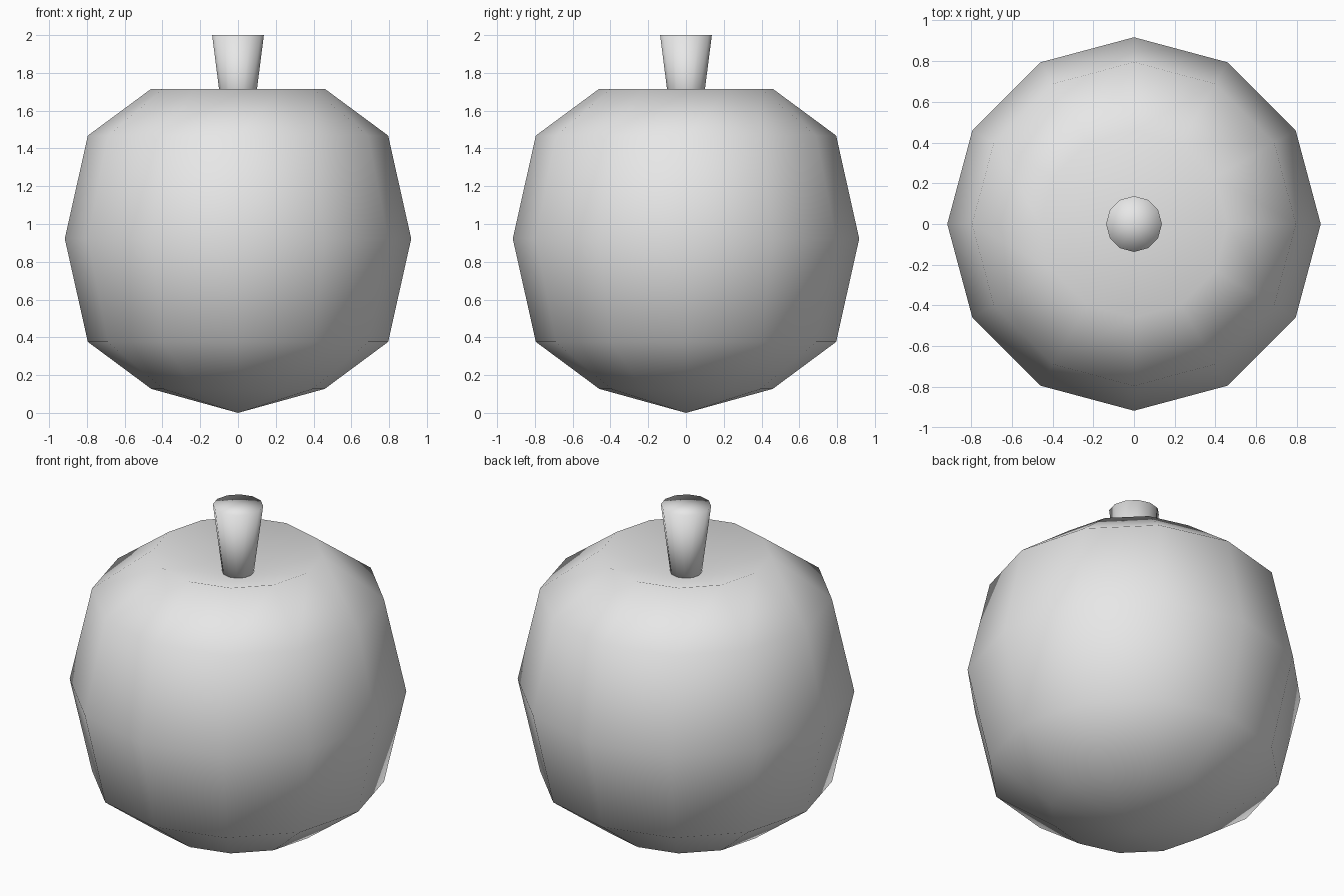
import bpy
import bmesh
from math import cos, sin, tau

SIDES = 12

cube = bpy.data.objects.get("Cube")
if cube:
    bpy.data.objects.remove(cube, do_unlink=True)

# One plain grey for everything
grey = bpy.data.materials.new("light_grey")
grey.use_nodes = True
grey.diffuse_color = (0.8, 0.8, 0.8, 1)
grey.node_tree.nodes["Principled BSDF"].inputs["Base Color"].default_value = (0.8, 0.8, 0.8, 1)


def lathe(name, bottom, rings, top):
    """Smooth solid of revolution: bottom pole, (radius, z) rings, top pole."""
    bm = bmesh.new()
    loops = [[bm.verts.new((r * cos(tau * i / SIDES), r * sin(tau * i / SIDES), z))
              for i in range(SIDES)] for r, z in rings]
    low, high = bm.verts.new((0, 0, bottom)), bm.verts.new((0, 0, top))
    for i in range(SIDES):
        j = (i + 1) % SIDES
        bm.faces.new((low, loops[0][j], loops[0][i]))
        for a, b in zip(loops, loops[1:]):
            bm.faces.new((a[i], a[j], b[j], b[i]))
        bm.faces.new((loops[-1][i], loops[-1][j], high))
    for face in bm.faces:
        face.smooth = True
    bmesh.ops.recalc_face_normals(bm, faces=bm.faces[:])
    mesh = bpy.data.meshes.new(name)
    bm.to_mesh(mesh)
    bm.free()
    mesh.materials.append(grey)
    obj = bpy.data.objects.new(name, mesh)
    bpy.context.collection.objects.link(obj)
    return obj


# Fruit body: coarse sphere with its top pole pushed in
lathe("fruit_body", 0,
      [(0.459, 0.127), (0.795, 0.376), (0.917, 0.922), (0.795, 1.468), (0.459, 1.716)],
      1.575)

# Stem: flared stalk rising from the hollow
lathe("stem", 1.5, [(0.073, 1.5), (0.137, 2.0)], 2.0)
